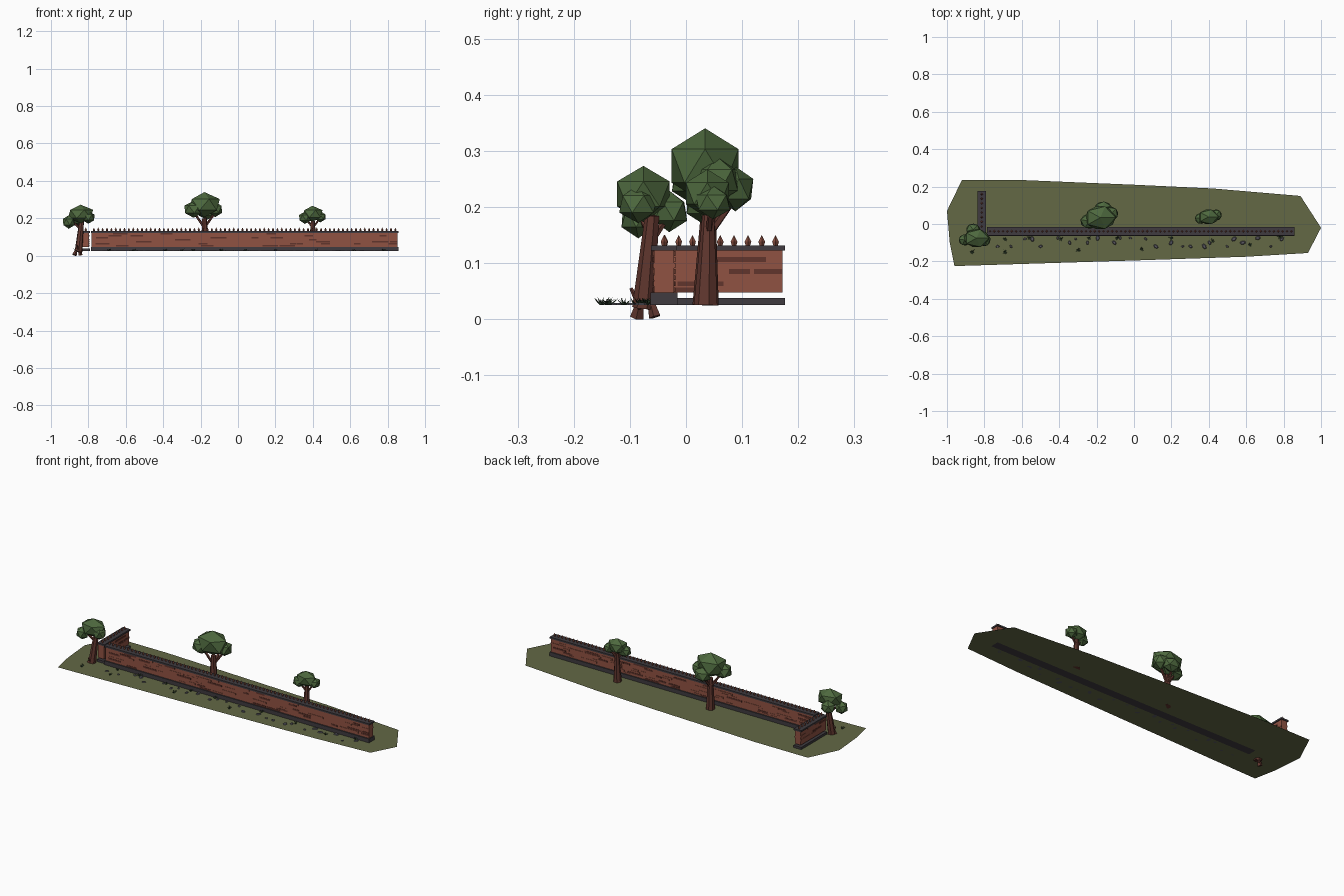
import bpy, bmesh, math, random
from mathutils import Vector, Matrix

if "Cube" in bpy.data.objects:
    bpy.data.objects.remove(bpy.data.objects["Cube"])

random.seed(7)
G = 0.025  # ground level


def material(name, r, g, b):
    m = bpy.data.materials.new(name)
    m.diffuse_color = (r, g, b, 1)
    m.use_nodes = True
    m.node_tree.nodes["Principled BSDF"].inputs["Base Color"].default_value = m.diffuse_color
    return m


OLIVE = material("olive ground", 0.125, 0.14, 0.06)
LEAF = material("leaf green", 0.075, 0.14, 0.048)
BARK = material("bark brown", 0.12, 0.038, 0.028)
BRICK = material("brick red", 0.28, 0.085, 0.055)
BRICK_DARK = material("dark brick", 0.12, 0.035, 0.025)
COPING = material("dark coping", 0.05, 0.043, 0.05)
SPIKE = material("spike red", 0.27, 0.085, 0.055)
GRASS = material("dark grass", 0.025, 0.05, 0.025)
STONE = material("grey stone", 0.10, 0.095, 0.115)


def finish(bm, name, *mats):
    me = bpy.data.meshes.new(name)
    bm.to_mesh(me)
    bm.free()
    ob = bpy.data.objects.new(name, me)
    for m in mats:
        me.materials.append(m)
    bpy.context.collection.objects.link(ob)
    return ob


def box(bm, lo, hi, mat=0):
    lo, hi = Vector(lo), Vector(hi)
    mtx = Matrix.Translation((lo + hi) / 2) @ Matrix.Diagonal((*(hi - lo), 1))
    vs = bmesh.ops.create_cube(bm, size=1, matrix=mtx)["verts"]
    for f in {f for v in vs for f in v.link_faces}:
        f.material_index = mat


def limb(bm, p0, p1, r0, r1, n=7):
    # tapered stick between two points
    p0, p1 = Vector(p0), Vector(p1)
    d = p1 - p0
    mtx = Matrix.Translation((p0 + p1) / 2) @ d.to_track_quat('Z', 'Y').to_matrix().to_4x4()
    bmesh.ops.create_cone(bm, cap_ends=True, segments=n, radius1=r0, radius2=r1,
                          depth=d.length, matrix=mtx)


# Ground sheet
outline = [(-0.92, .235), (-.6, .235), (0, .21), (.42, .19), (.89, .15), (1, -.02), (.93, -.155),
           (.6, -.175), (0, -.195), (-.96, -.225), (-.985, -.1), (-1, .07)]
bm = bmesh.new()
f = bm.faces.new([bm.verts.new((x, y, G)) for x, y in outline])
f.normal_update()
if f.normal.z < 0:
    f.normal_flip()
finish(bm, "ground", OLIVE)


def wall(name, length, base_top, place):
    """Wall running along local x from 0 to length, centred on local y = 0."""
    parts = []
    # plinth and coping
    bm = bmesh.new()
    box(bm, (-.004, -.024, G), (length + .004, .024, base_top))
    parts.append(finish(bm, name + "_plinth", COPING))
    bm = bmesh.new()
    box(bm, (-.004, -.023, .122), (length + .004, .023, .131))
    parts.append(finish(bm, name + "_coping", COPING))
    # brick body with random raised bricks in courses on both faces
    bm = bmesh.new()
    z0, z1, half, rows = .047, .122, .018, 7
    box(bm, (0, -half, z0), (length, half, z1))
    h = (z1 - z0) / rows
    for side in (-1, 1):
        for r in range(rows):
            x = random.uniform(0, .05)
            while x < length - .03:
                w = min(random.uniform(.03, .10), length - x)
                if random.random() < .36:
                    a, b = sorted((side * half * .9, side * (half + random.uniform(.001, .0025))))
                    box(bm, (x, a, z0 + r * h + .001), (x + w, b, z0 + (r + 1) * h - .001),
                        1 if random.random() < .38 else 0)
                x += w + random.uniform(.002, .02)
    parts.append(finish(bm, name + "_bricks", BRICK, BRICK_DARK))
    # row of pointed spikes
    bm = bmesh.new()
    n = round(length / .0235)
    for i in range(n):
        x = (i + .5) * length / n
        limb(bm, (x, 0, .13), (x, 0, .138), .0035, .006, 4)
        limb(bm, (x, 0, .138), (x, 0, .150), .006, 0, 4)
    parts.append(finish(bm, name + "_spikes", SPIKE))
    for p in parts:
        p.matrix_world = place


wall("long_wall", 1.635, .047, Matrix.Translation((-.782, -.039, 0)))
wall("short_wall", .222, .038,
     Matrix.Translation((-.814, -.05, 0)) @ Matrix.Rotation(math.pi / 2, 4, 'Z'))


def tree(name, limbs, blobs):
    bm = bmesh.new()
    for l in limbs:
        limb(bm, *l)
    finish(bm, name + "_trunk", BARK)
    bm = bmesh.new()
    for c, r, turn in blobs:
        mtx = Matrix.Translation(c) @ Matrix.Diagonal((*r, 1)) @ Matrix.Rotation(turn, 4, 'Z')
        bmesh.ops.create_icosphere(bm, subdivisions=1, radius=1, matrix=mtx)
    finish(bm, name + "_leaves", LEAF)


# Leaning corner tree, its roots reaching below the ground
tree("corner_tree",
     [((-.853, -.075, .02), (-.836, -.06, .185), .021, .013),
      ((-.84, -.062, .14), (-.885, -.08, .185), .008, .005, 5),
      ((-.84, -.062, .14), (-.85, -.03, .185), .007, .005, 5),
      ((-.875, -.087, .003), (-.862, -.08, .04), .013, .005, 5),
      ((-.842, -.055, .004), (-.848, -.065, .04), .011, .005, 5),
      ((-.86, -.098, .055), (-.85, -.08, .02), .003, .007, 5)],
     [((-.842, -.076, .223), (.075, .055, .05), 0),
      ((-.905, -.085, .180), (.036, .034, .036), .5),
      ((-.86, -.03, .192), (.042, .036, .037), .9),
      ((-.80, -.085, .205), (.037, .038, .034), .3)])

# Big middle tree behind the wall
tree("middle_tree",
     [((-.176, .035, G), (-.18, .04, .20), .024, .013),
      ((-.18, .04, .15), (-.235, .025, .23), .008, .006, 5),
      ((-.18, .04, .15), (-.125, .05, .225), .008, .006, 5),
      ((-.18, .04, .15), (-.17, .09, .22), .008, .006, 5)],
     [((-.18, .034, .273), (.092, .070, .067), 0),
      ((-.238, .015, .248), (.055, .045, .045), .4),
      ((-.122, .055, .248), (.042, .042, .042), .8),
      ((-.165, .088, .232), (.050, .036, .040), .2)])

# Smaller right tree behind the wall
tree("right_tree",
     [((.40, .036, G), (.40, .04, .185), .022, .011),
      ((.40, .04, .15), (.36, .03, .20), .006, .005, 5),
      ((.40, .04, .15), (.44, .045, .20), .006, .005, 5)],
     [((.398, .038, .224), (.060, .045, .043), 0),
      ((.358, .030, .203), (.036, .033, .033), .5),
      ((.440, .048, .208), (.032, .034, .030), .9)])

# Grass tufts in front of the wall
bm = bmesh.new()
tufts = [(-.865, -.15), (-.69, -.15), (-.69, -.08), (-.56, -.075), (-.3, -.14), (-.39, -.08),
         (-.24, -.075), (-.09, -.075), (.04, -.135), (.2, -.075), (.42, -.09), (.62, -.11), (.78, -.07)]
for x, y in tufts:
    for k in range(9):
        a = k * math.tau / 9 + random.uniform(-.3, .3)
        d, s = Vector((math.cos(a), math.sin(a), 0)), Vector((-math.sin(a), math.cos(a), 0))
        c = Vector((x, y, G))
        tip = c + d * random.uniform(.008, .018) + Vector((0, 0, random.uniform(.007, .015)))
        bm.faces.new([bm.verts.new(p) for p in (c + s * .0022, c - s * .0022 + d * .003, tip)])
finish(bm, "grass_tufts", GRASS)

# Flat stones along the foot of the wall
bm = bmesh.new()
for i in range(26):
    x = -.72 + i * .06 + random.uniform(-.02, .02)
    y = random.choice((-.075, -.08, -.1, -.12))
    r = random.uniform(.006, .014)
    mtx = (Matrix.Translation((x, y, G + .002)) @ Matrix.Rotation(random.uniform(0, 3), 4, 'Z')
           @ Matrix.Diagonal((1.2, .8, 1, 1)))
    bmesh.ops.create_cone(bm, cap_ends=True, segments=6, radius1=r, radius2=r * .7,
                          depth=.004, matrix=mtx)
finish(bm, "flat_stones", STONE)
